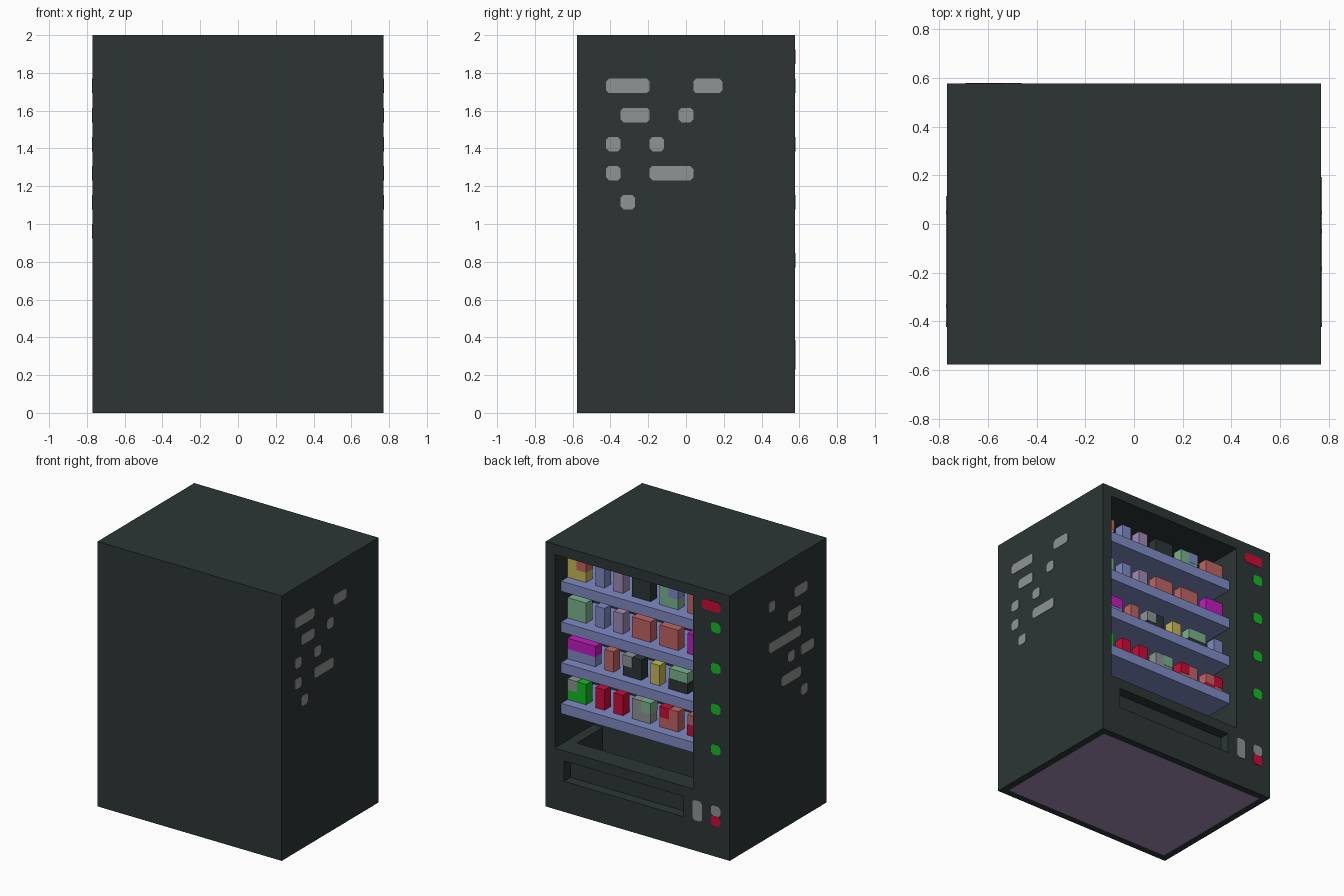
import bpy, bmesh
from mathutils import Vector

if "Cube" in bpy.data.objects:
    bpy.data.objects.remove(bpy.data.objects["Cube"])

U = 1 / 13            # block size: the cabinet is 20 x 15 x 26 blocks


def material(name, hex_code):
    def linear(c):
        return c / 12.92 if c <= 0.04045 else ((c + 0.055) / 1.055) ** 2.4
    rgb = [linear(int(hex_code[i:i + 2], 16) / 255) for i in (0, 2, 4)]
    m = bpy.data.materials.new(name)
    m.use_nodes = True
    m.diffuse_color = (*rgb, 1)
    m.node_tree.nodes["Principled BSDF"].inputs["Base Color"].default_value = (*rgb, 1)
    return m


MAT = {n: material(n, h) for n, h in {
    "charcoal": "2D3535", "grey": "909494", "blue": "7F8BC4", "purple": "9F8BB4",
    "salmon": "C06464", "red": "CC0C36", "green": "16BA26", "pale_green": "7AB48E",
    "yellow": "C6BA58", "magenta": "C31CBE"}.items()}


def finish(bm, name, *mats):
    bmesh.ops.recalc_face_normals(bm, faces=bm.faces)
    mesh = bpy.data.meshes.new(name)
    bm.to_mesh(mesh)
    bm.free()
    for m in mats:
        mesh.materials.append(MAT[m])
    ob = bpy.data.objects.new(name, mesh)
    bpy.context.collection.objects.link(ob)
    return ob


def box_mesh(lo, hi, grow=0.0):
    """Box between two corners given in blocks."""
    bm = bmesh.new()
    bmesh.ops.create_cube(bm, size=1)
    lo, hi = Vector(lo) * U, Vector(hi) * U
    for v in bm.verts:
        v.co = Vector([(lo[i] + hi[i]) / 2 + v.co[i] * (hi[i] - lo[i] + 2 * grow)
                       for i in range(3)])
    return bm


def box(name, mat, lo, hi, grow=0.0):
    return finish(box_mesh(lo, hi, grow), name, *([mat] if mat else []))


def plate(name, mat, face, a0, a1, z0, z1):
    """Thin plate with clipped corners on the +x, -x or +y face."""
    c = 0.2
    pts = [(a0 + c, z0), (a1 - c, z0), (a1, z0 + c), (a1, z1 - c),
           (a1 - c, z1), (a0 + c, z1), (a0, z1 - c), (a0, z0 + c)]
    side = {"+x": 10 * U, "-x": -10 * U, "+y": 7.5 * U}[face]
    out = Vector((0, 0.003, 0)) if face == "+y" else Vector((0.003 if side > 0 else -0.003, 0, 0))
    bm = bmesh.new()
    ring = [bm.verts.new((a * U, side, z * U) if face == "+y" else (side, a * U, z * U))
            for a, z in pts]
    top = bmesh.ops.extrude_face_region(bm, geom=[bm.faces.new(ring)])
    bmesh.ops.translate(bm, vec=out, verts=[v for v in top["geom"]
                                            if isinstance(v, bmesh.types.BMVert)])
    return finish(bm, name, mat)


# Cabinet with a purple panel inset in its underside
bm = box_mesh((-10, -7.5, 0), (10, 7.5, 26))
bm.faces.ensure_lookup_table()
bottom = min(bm.faces, key=lambda f: f.calc_center_median().z)
bmesh.ops.inset_region(bm, faces=[bottom], thickness=U)
bottom.material_index = 1
cabinet = finish(bm, "cabinet", "charcoal", "purple")

# Display bay, drop chute and pickup slot are cut out of the cabinet
for lo, hi in [((-6, 1.5, 6), (9, 9, 25)),
               ((-5, 1.5, 3), (8, 5.5, 7)),
               ((-5, 6.5, 3), (8, 9, 5))]:
    cutter = box("cutter", None, lo, hi)
    cutter.hide_render = True
    mod = cabinet.modifiers.new("cut", "BOOLEAN")
    mod.operation, mod.solver, mod.object = "DIFFERENCE", "EXACT", cutter
    bpy.context.view_layer.objects.active = cabinet
    bpy.ops.object.modifier_apply(modifier=mod.name)
    bpy.data.objects.remove(cutter)

# Goods per shelf: (left edge, width, colour, [(cell column, cell row, patch colour)])
wide = [(9, 2), (6, 1), (4, 1), (2, 2), (-1, 2), (-4, 2)]
shifted = [(9, 3), (5, 1), (3, 2), (0, 1), (-2, 2), (-5, 1)]
rows = {
    22: (wide, ["yellow", "blue", "purple", "charcoal", "pale_green", "salmon"],
         {0: [(1, 1, "salmon")], 4: [(1, 1, "blue")]}),
    18: (wide, ["pale_green", "blue", "purple", "salmon", "salmon", "magenta"], {}),
    14: (shifted, ["blue", "salmon", "charcoal", "yellow", "pale_green", "blue"],
         {0: [(c, 1, "magenta") for c in range(3)], 2: [(0, 1, "grey")],
          4: [(0, 0, "charcoal"), (1, 0, "charcoal")]}),
    10: (wide, ["green", "red", "red", "grey", "salmon", "salmon"],
         {0: [(0, 1, "grey")], 3: [(1, 1, "pale_green")], 4: [(0, 1, "red")],
          5: [(0, 0, "red"), (1, 1, "red")]}),
}
for z, (layout, colours, patches) in rows.items():
    box("shelf", "blue", (-6, 1.5, z - 1), (9, 6.5, z))
    for i, ((x, w), colour) in enumerate(zip(layout, colours)):
        box("packet", colour, (x - w, 4.5, z), (x, 5.5, z + 2))
        for col, row, patch in patches.get(i, []):
            box("packet_patch", patch, (x - col - 1, 4.5, z + row),
                (x - col, 5.5, z + row + 1), grow=0.002)

# Control column
plate("display", "red", "+y", -9, -7, 24, 25)
for z in (22, 18, 14, 10):
    plate("select_button", "green", "+y", -9, -8, z, z + 1)
plate("coin_handle", "grey", "+y", -7, -6, 3, 5)
plate("coin_slot", "grey", "+y", -9, -8, 4, 5)
plate("coin_return", "red", "+y", -9, -8, 3, 4)

# Scattered dashes on both sides: (y start, y end, z)
dashes = {
    "+x": [(-5.5, -2.5, 22), (0.5, 2.5, 22), (-4.5, -2.5, 20), (-0.5, 0.5, 20),
           (-5.5, -4.5, 18), (-2.5, -1.5, 18), (-5.5, -4.5, 16), (-2.5, 0.5, 16),
           (-4.5, -3.5, 14)],
    "-x": [(-4.5, -2.5, 22), (0.5, 1.5, 22), (-3.5, -1.5, 20), (-3.5, 1.5, 18),
           (-5.5, -3.5, 16), (-2.5, -1.5, 16), (-3.5, -0.5, 14), (-4.5, -3.5, 12)],
}
for face, marks in dashes.items():
    for y0, y1, z in marks:
        plate("side_dash", "grey", face, y0, y1, z, z + 1)
